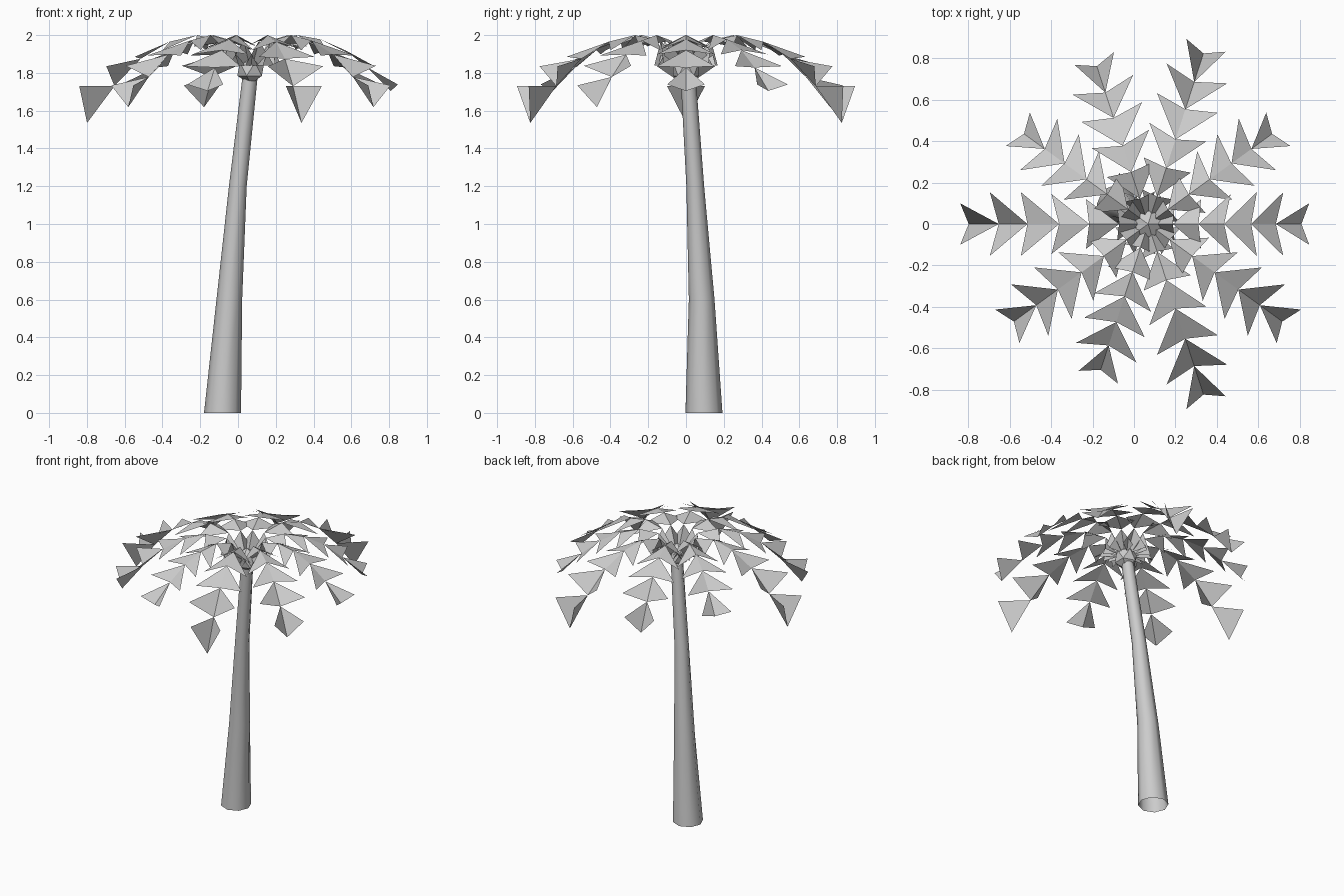
import bpy, bmesh, math
from mathutils import Vector, Matrix

cube = bpy.data.objects.get("Cube")
if cube:
    bpy.data.objects.remove(cube, do_unlink=True)

grey = bpy.data.materials.new("plain_grey")
grey.use_nodes = True
grey.diffuse_color = (0.6, 0.6, 0.6, 1)
grey.node_tree.nodes["Principled BSDF"].inputs["Base Color"].default_value = (0.6, 0.6, 0.6, 1)


def finish(name, bm, smooth=False):
    mesh = bpy.data.meshes.new(name)
    bm.to_mesh(mesh)
    bm.free()
    mesh.materials.append(grey)
    for poly in mesh.polygons:
        poly.use_smooth = smooth
    obj = bpy.data.objects.new(name, mesh)
    bpy.context.collection.objects.link(obj)
    return obj


# Leaning, tapering trunk: an open tube through four rings (x, y, z, radius)
RINGS = [(-0.082, 0.095, 0, 0.098), (-0.046, 0.083, 0.6, 0.068),
         (-0.001, 0.049, 1.2, 0.047), (0.066, 0.01, 1.8, 0.04)]
SIDES = 8
bm = bmesh.new()
loops = []
for x, y, z, r in RINGS:
    loops.append([bm.verts.new((x + r * math.cos(math.tau * i / SIDES),
                                y + r * math.sin(math.tau * i / SIDES), z))
                  for i in range(SIDES)])
for low, high in zip(loops, loops[1:]):
    for i in range(SIDES):
        j = (i + 1) % SIDES
        bm.faces.new((low[i], low[j], high[j], high[i]))
finish("trunk", bm, smooth=True)

# Faceted ball where the fronds meet
CROWN = Vector((0.068, 0, 0))
bm = bmesh.new()
bmesh.ops.create_icosphere(bm, subdivisions=1, radius=0.08,
                           matrix=Matrix.Translation(CROWN + Vector((0, 0, 1.82))))
finish("crown_ball", bm)

# Midrib of the longest frond, from the crown outwards (radius, height)
MIDRIB = [(0.03, 1.84), (0.14, 1.97), (0.285, 2.0), (0.43, 1.965),
          (0.583, 1.875), (0.722, 1.73), (0.867, 1.535)]
# Leaflet wings: outward reach and half width
REACH = [0.12, 0.16, 0.182, 0.185, 0.182, 0.19]
WIDTH = [0.08, 0.12, 0.145, 0.154, 0.154, 0.1]
# Frond kinds: length factor, droop factor, wing drop of the last two leaflets
KINDS = {"long": (1, 1, -0.04, 0),
         "medium": (0.925, 0.82, -0.06, -0.045),
         "short": (0.855, 0.635, -0.085, -0.09)}


def frond(name, kind, angle):
    """A chain of folded leaflets, each two triangles sharing the midrib."""
    length, droop, drop_a, drop_b = KINDS[kind]
    drops = [0, -0.03, -0.08, -0.08, drop_a, drop_b]
    rib = [(r * length, 2 - (2 - z) * (droop if r > 0.2 else 1)) for r, z in MIDRIB]
    bm = bmesh.new()
    for i, (start, end) in enumerate(zip(rib, rib[1:])):
        base = bm.verts.new((start[0], 0, start[1]))
        tip = bm.verts.new((end[0], 0, end[1]))
        wing_r = start[0] + REACH[i] * (length if i < 5 else 0.9 * length + 0.08)
        for side in (1, -1):
            wing = bm.verts.new((wing_r, side * WIDTH[i], start[1] + drops[i]))
            bm.faces.new((base, tip, wing) if side > 0 else (base, wing, tip))
    turn = Matrix.Translation(CROWN) @ Matrix.Rotation(math.radians(angle), 4, "Z")
    bmesh.ops.transform(bm, matrix=turn, verts=bm.verts)
    finish(name, bm)


# Ten fronds evenly around the crown
ORDER = ["short", "short", "long", "medium", "short",
         "long", "medium", "short", "long", "medium"]
for n, kind in enumerate(ORDER):
    frond(f"frond_{n + 1}", kind, n * 36)
